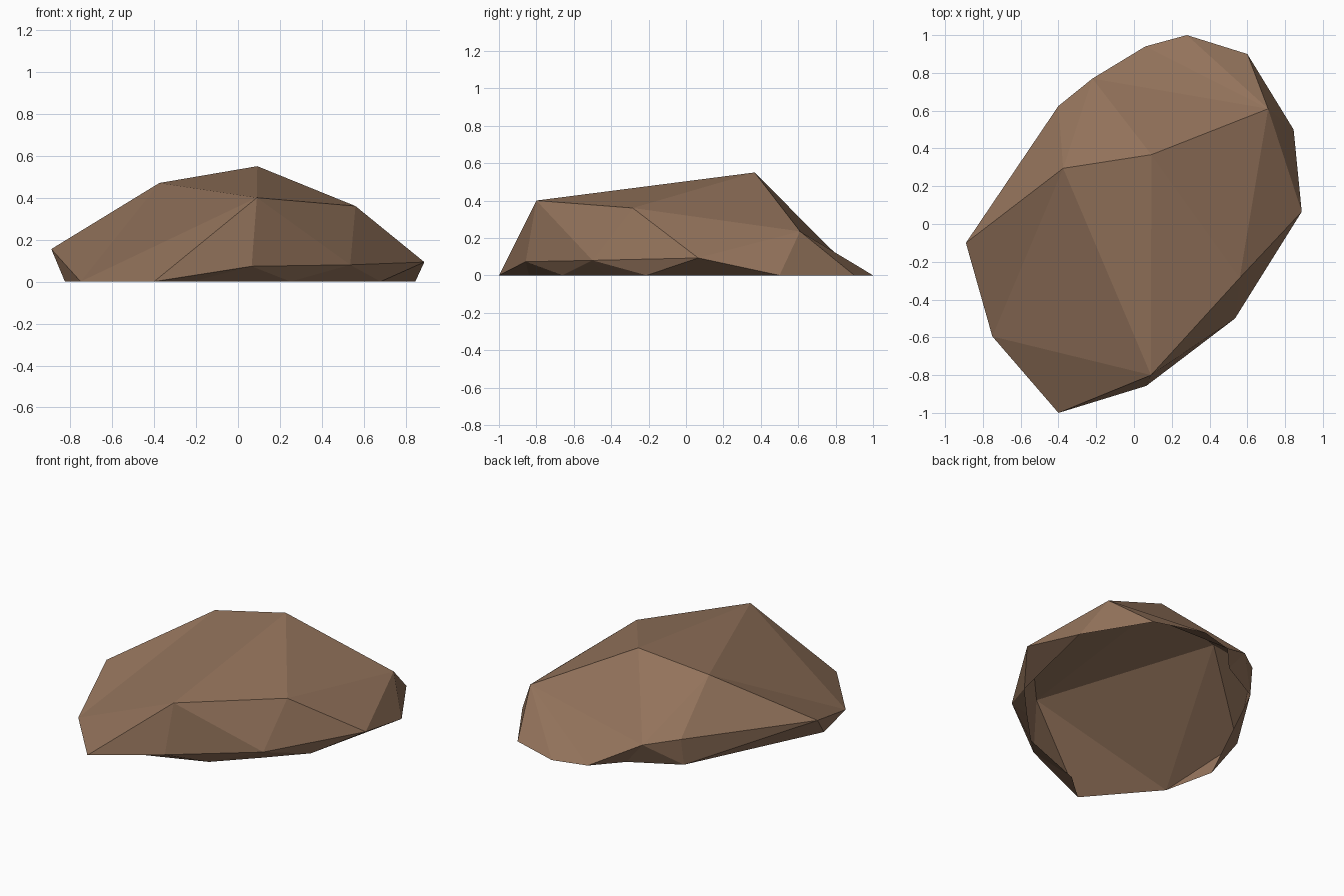
import bpy, bmesh

if "Cube" in bpy.data.objects:
    bpy.data.objects.remove(bpy.data.objects["Cube"])

# Ground rim (lower case letters, all at z = 0), counter-clockwise from the front tip
RIM = {"a": (-0.40, -1.00), "m": (-0.22, -0.84), "b": (0.25, -0.66),
       "c": (0.475, -0.43), "d": (0.68, -0.21), "e": (0.845, 0.50),
       "f": (0.60, 0.90), "g": (0.28, 1.00), "h": (0.06, 0.94),
       "i": (-0.10, 0.765), "j": (-0.405, 0.60), "k": (-0.825, -0.26),
       "l": (-0.75, -0.595)}

# Widest belt and crown corners (upper case letters)
UPPER = {"F": (0.065, -0.857, 0.073), "Q": (0.535, -0.50, 0.080),
         "V": (0.888, 0.065, 0.093), "P": (0.71, 0.61, 0.235),
         "W": (-0.22, 0.77, 0.145), "H": (-0.40, 0.625, 0.175),
         "L": (-0.89, -0.10, 0.155),
         "A": (0.09, -0.80, 0.40), "R": (0.56, -0.285, 0.36),
         "C": (0.092, 0.367, 0.55), "B": (-0.375, 0.295, 0.47)}

# Facets as triangle fans: hub corner, then the corners around it
FANS = [("F", "ambQAa"),     # front undercut
        ("Q", "bcdVRA"),     # front right
        ("V", "dePR"),       # right
        ("P", "efghWCR"),    # back right slope
        ("W", "hijHBC"),     # back left slope
        ("L", "HjklBH"),     # left
        ("A", "RCBla")]      # crown and front left

bm = bmesh.new()
verts = {k: bm.verts.new((x, y, 0.0)) for k, (x, y) in RIM.items()}
verts.update({k: bm.verts.new(co) for k, co in UPPER.items()})
for hub, ring in FANS:
    for p, q in zip(ring, ring[1:]):
        bm.faces.new((verts[hub], verts[p], verts[q]))

# Make the open shell face outward
bmesh.ops.recalc_face_normals(bm, faces=bm.faces[:])
bm.normal_update()
if sum(f.normal.z * f.calc_area() for f in bm.faces) < 0:
    bmesh.ops.reverse_faces(bm, faces=bm.faces[:])

mesh = bpy.data.meshes.new("rock")
bm.to_mesh(mesh)
bm.free()

# Single brown stone colour, flat facets
stone = bpy.data.materials.new("brown stone")
stone.diffuse_color = (0.29, 0.17, 0.104, 1.0)
stone.use_nodes = True
stone.node_tree.nodes["Principled BSDF"].inputs["Base Color"].default_value = stone.diffuse_color
mesh.materials.append(stone)
rock = bpy.data.objects.new("rock", mesh)
bpy.context.collection.objects.link(rock)
